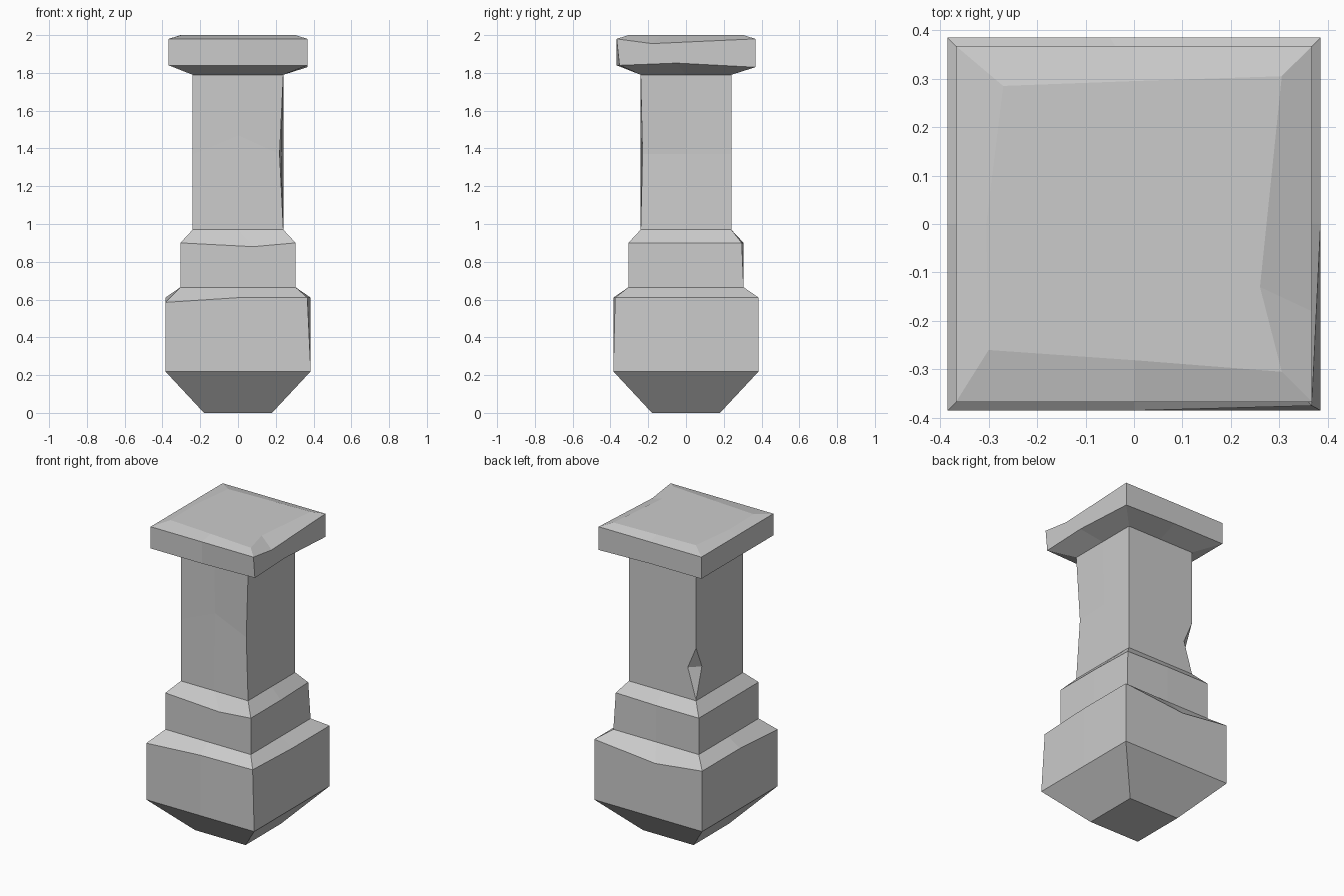
import bpy, bmesh
from mathutils import Vector

if "Cube" in bpy.data.objects:
    bpy.data.objects.remove(bpy.data.objects["Cube"], do_unlink=True)

stone = bpy.data.materials.new("grey_stone")
stone.use_nodes = True
stone.diffuse_color = (0.6, 0.6, 0.6, 1)
stone.node_tree.nodes["Principled BSDF"].inputs["Base Color"].default_value = (0.6, 0.6, 0.6, 1)

# Points round a square ring: corners and edge middles, from front right
# of the viewer's left corner, anticlockwise seen from above
AROUND = {"front_right": (-1, -1), "front": (0, -1), "front_left": (1, -1), "left": (1, 0),
          "back_left": (1, 1), "back": (0, 1), "back_right": (-1, 1), "right": (-1, 0)}


def add_object(name, bm):
    bmesh.ops.recalc_face_normals(bm, faces=bm.faces)
    mesh = bpy.data.meshes.new(name)
    bm.to_mesh(mesh)
    bm.free()
    mesh.materials.append(stone)
    obj = bpy.data.objects.new(name, mesh)
    bpy.context.collection.objects.link(obj)
    return obj


def square_stack(name, profile, wear=()):
    """Loft square rings (height, half width); wear shifts single points."""
    bm = bmesh.new()
    shifts = {(ring, place): Vector(s) for ring, place, s in wear}
    rings = []
    for i, (z, half) in enumerate(profile):
        rings.append([bm.verts.new(Vector((x * half, y * half, z)) + shifts.get((i, place), Vector()))
                      for place, (x, y) in AROUND.items()])
    for low, high in zip(rings, rings[1:]):
        for k in range(8):
            n = (k + 1) % 8
            bm.faces.new((low[k], low[n], high[n], high[k]))
    bm.faces.new(rings[0][::-1])
    bm.faces.new(rings[-1])
    return add_object(name, bm)


# Heavy foot with tapered underside and worn upper edge
square_stack("base", [(0, 0.18), (0.22, 0.385), (0.61, 0.385), (0.665, 0.305)], [
    (2, "front_right", (0, 0, -0.025)),
    (2, "front_left", (-0.018, 0.01, 0)),
    (2, "back", (-0.05, 0, -0.04)),
])

# Narrower step above the foot
square_stack("collar", [(0.665, 0.305), (0.9, 0.305), (0.97, 0.24)], [
    (1, "front", (0.08, 0, -0.02)),
    (1, "back_left", (-0.01, -0.01, 0)),
])

# Shaft, with one front edge worn inward
column = square_stack("column", [(0.97, 0.24), (1.37, 0.24), (1.79, 0.24)], [
    (1, "front_left", (-0.02, 0.01, 0)),
    (1, "front", (0, 0.005, 0.1)),
    (1, "left", (-0.01, 0, 0)),
])

# Wedge that chips the back right edge of the shaft
bm = bmesh.new()
corner = Vector((-0.24, 0.24, 0))
outward = Vector((-1, 1, 0)).normalized()
along = Vector((1, 1, 0)).normalized()
ends = []
for side in (-0.2, 0.2):
    ends.append([bm.verts.new(corner + outward * d + along * side + Vector((0, 0, z)))
                 for d, z in ((-0.042, 1.17), (0.042, 0.78), (0.042, 1.45))])
for k in range(3):
    n = (k + 1) % 3
    bm.faces.new((ends[0][k], ends[0][n], ends[1][n], ends[1][k]))
bm.faces.new(ends[0][::-1])
bm.faces.new(ends[1])
wedge = add_object("chip_cutter", bm)
wedge.hide_render = True
wedge.hide_viewport = True
wedge.display_type = 'WIRE'
chip = column.modifiers.new("chip", 'BOOLEAN')
chip.operation = 'DIFFERENCE'
chip.solver = 'EXACT'
chip.object = wedge

# Overhanging cap with an unevenly bevelled top
square_stack("cap", [(1.79, 0.24), (1.84, 0.367), (1.98, 0.367), (2.0, 0.305)], [
    (1, "front_left", (0, 0.015, 0)),
    (1, "left", (0, -0.05, 0.012)),
    (1, "back_left", (0, 0, -0.01)),
    (2, "left", (0, -0.18, -0.025)),
    (3, "front_right", (0.005, 0.045, 0)),
    (3, "front", (0, 0.024, 0)),
    (3, "left", (-0.045, -0.13, 0)),
    (3, "back", (0, -0.01, 0)),
    (3, "back_right", (0.035, -0.02, 0)),
])
